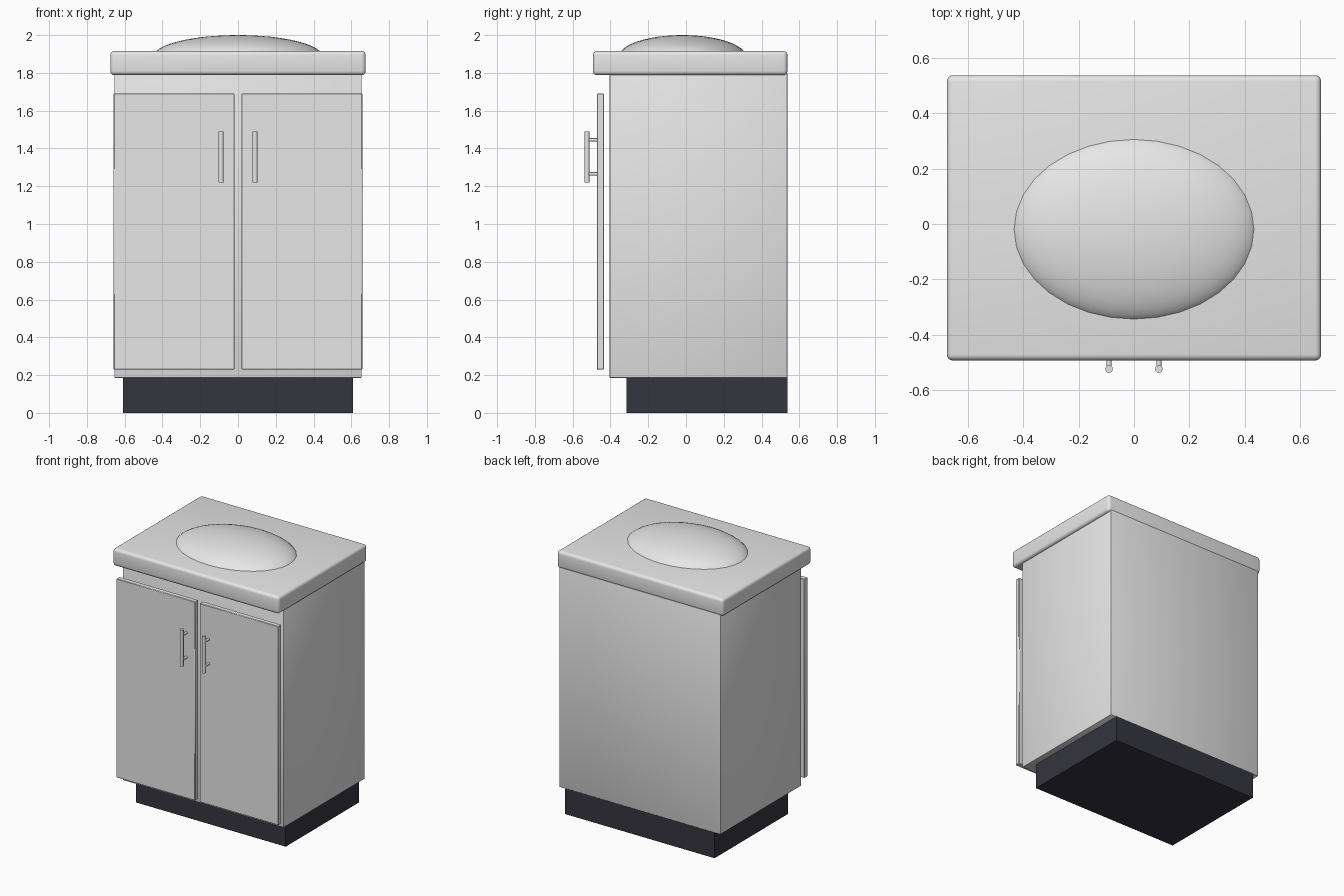
import bpy, math
from mathutils import Vector

if "Cube" in bpy.data.objects:
    bpy.data.objects.remove(bpy.data.objects["Cube"])


def material(name, rgb):
    m = bpy.data.materials.new(name)
    m.diffuse_color = (*rgb, 1)
    m.use_nodes = True
    m.node_tree.nodes["Principled BSDF"].inputs["Base Color"].default_value = m.diffuse_color
    return m


GREY = material("light grey", (0.8, 0.8, 0.8))
DARK = material("dark blue grey", (0.035, 0.035, 0.05))


def finish(name, mat, smooth=True):
    ob = bpy.context.object
    ob.name = name
    ob.data.materials.append(mat)
    if smooth:
        bpy.ops.object.shade_smooth_by_angle(angle=math.radians(40))
    return ob


def box(name, lo, hi, mat, bevel=0.0, segments=3):
    lo, hi = Vector(lo), Vector(hi)
    bpy.ops.mesh.primitive_cube_add(size=1, location=(lo + hi) / 2)
    ob = bpy.context.object
    ob.scale = hi - lo
    bpy.ops.object.transform_apply(location=False, rotation=False, scale=True)
    if bevel:
        mod = ob.modifiers.new("bevel", 'BEVEL')
        mod.width, mod.segments = bevel, segments
        bpy.ops.object.modifier_apply(modifier=mod.name)
    return finish(name, mat, bool(bevel))


def rod(name, a, b, radius, mat):
    a, b = Vector(a), Vector(b)
    bpy.ops.mesh.primitive_cylinder_add(vertices=24, radius=radius, depth=(b - a).length,
                                        location=(a + b) / 2)
    bpy.context.object.rotation_euler = (b - a).to_track_quat('Z', 'Y').to_euler()
    return finish(name, mat)


# Carcass, recessed plinth and rounded worktop
box("plinth", (-0.608, -0.315, 0), (0.608, 0.537, 0.19), DARK)
box("cabinet_body", (-0.655, -0.405, 0.185), (0.655, 0.537, 1.80), GREY, 0.006, 2)
box("worktop", (-0.676, -0.493, 1.788), (0.676, 0.537, 1.916), GREY, 0.022, 4)

# Oval dome on the worktop
bpy.ops.mesh.primitive_uv_sphere_add(segments=32, ring_count=24, radius=1, location=(0, -0.019, 1.885))
bpy.context.object.scale = (0.45, 0.337, 0.115)
bpy.ops.object.transform_apply(location=False, rotation=False, scale=True)
finish("basin_dome", GREY)

# Doors and bar handles, mirrored left and right
for side, s in (("left", -1), ("right", 1)):
    x0, x1 = sorted((s * 0.018, s * 0.658))
    box(side + "_door", (x0, -0.472, 0.23), (x1, -0.435, 1.69), GREY, 0.003, 1)
    x = s * 0.09
    rod(side + "_handle_bar", (x, -0.524, 1.22), (x, -0.524, 1.49), 0.0133, GREY)
    for end, z in (("lower", 1.265), ("upper", 1.445)):
        rod(f"{side}_handle_{end}_post", (x, -0.524, z), (x, -0.465, z), 0.009, GREY)
